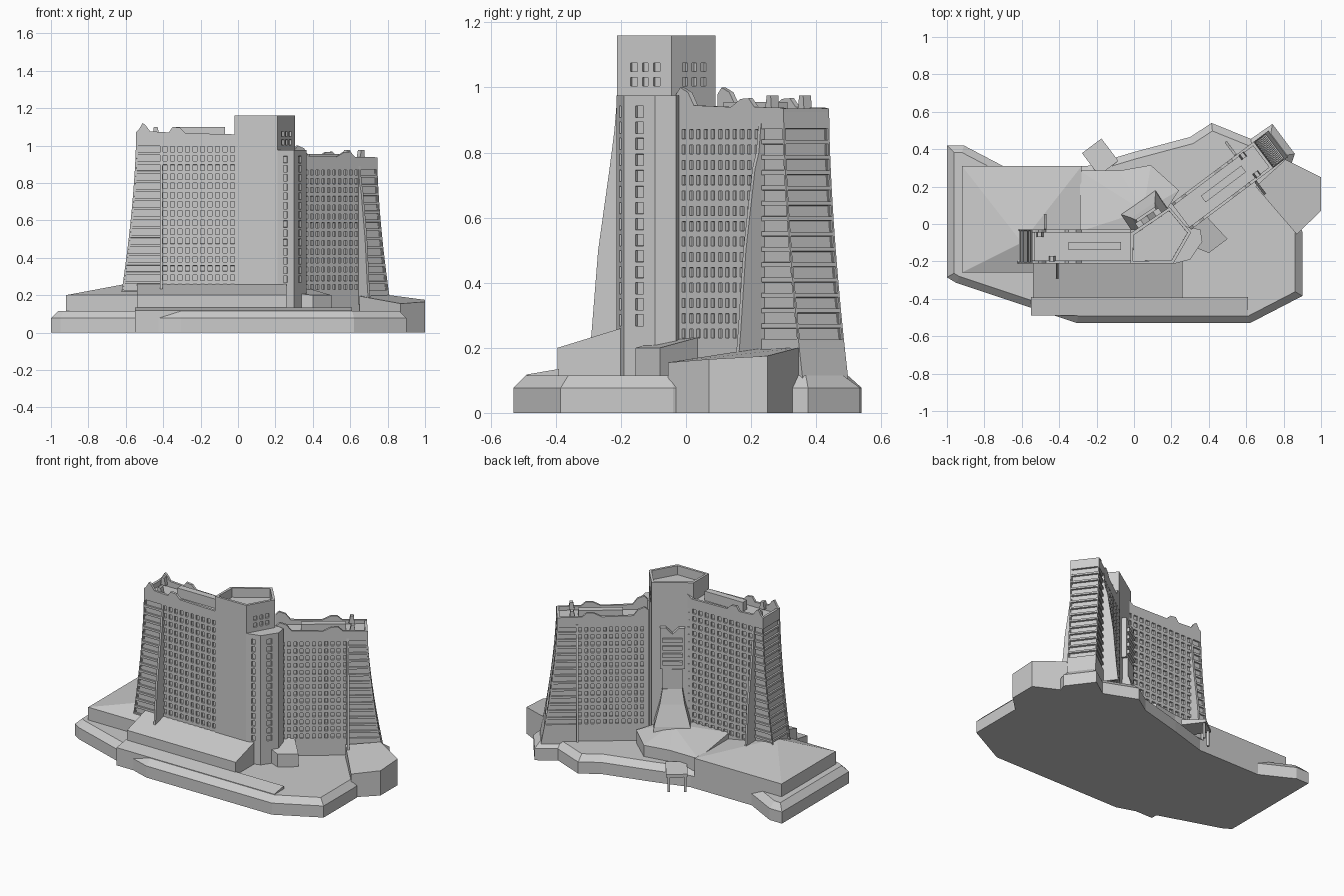
import bpy, bmesh
from mathutils import Vector as V

if "Cube" in bpy.data.objects:
    bpy.data.objects.remove(bpy.data.objects["Cube"])


def finish(name, bm, fix=True):
    if fix:
        bmesh.ops.recalc_face_normals(bm, faces=bm.faces)
    me = bpy.data.meshes.new(name)
    bm.to_mesh(me)
    bm.free()
    ob = bpy.data.objects.new(name, me)
    bpy.context.collection.objects.link(ob)
    return ob


def prism(name, pts, z0, tops, peak=None, bevel=0):
    """Upright block on a plan outline; tops is one height or one per corner."""
    if not isinstance(tops, (list, tuple)):
        tops = [tops] * len(pts)
    bm = bmesh.new()
    lo = [bm.verts.new((x, y, z0)) for x, y in pts]
    hi = [bm.verts.new((x, y, t)) for (x, y), t in zip(pts, tops)]
    n = len(pts)
    bm.faces.new(lo[::-1])
    for i in range(n):
        j = (i + 1) % n
        bm.faces.new((lo[i], lo[j], hi[j], hi[i]))
    if peak:
        p = bm.verts.new(peak)
        for i in range(n):
            bm.faces.new((hi[i], hi[(i + 1) % n], p))
    else:
        top = bm.faces.new(hi)
        if bevel:
            bm.normal_update()
            bmesh.ops.inset_individual(bm, faces=[top], thickness=bevel, depth=bevel,
                                       use_even_offset=True)
    return finish(name, bm)


def slab(name, profile, thick):
    """Flat sheet: a 3D outline pushed along the vector thick."""
    bm = bmesh.new()
    f = bm.faces.new([bm.verts.new(p) for p in profile])
    r = bmesh.ops.extrude_face_region(bm, geom=[f], use_keep_orig=True)
    bmesh.ops.translate(bm, vec=thick,
                        verts=[v for v in r['geom'] if isinstance(v, bmesh.types.BMVert)])
    return finish(name, bm)


def wall(bm, P, us, vs, wcols, wrows, t, d, out):
    """Grid wall P(u, v); cells in wcols x wrows become recessed windows."""
    g = [[bm.verts.new(P(u, v)) for u in us] for v in vs]
    win = []
    for r in range(len(vs) - 1):
        for c in range(len(us) - 1):
            f = bm.faces.new((g[r][c], g[r][c + 1], g[r + 1][c + 1], g[r + 1][c]))
            f.normal_update()
            if f.normal.dot(out) < 0:
                f.normal_flip()
            if c in wcols and r in wrows:
                win.append(f)
    bm.normal_update()
    for args in ((t, 0), (0.0005, -d)):
        if win:
            bmesh.ops.inset_individual(bm, faces=win, thickness=args[0], depth=args[1],
                                       use_even_offset=True)


def lin(a, b, n):
    return [a + (b - a) * i / n for i in range(n + 1)]


def wing(name, root, ax, ac, L, W, z0, H, rows, fin_f, fin_b, fin_top, skyline, box):
    root, ax, ac = V((*root, 0)), V((*ax, 0)), V((*ac, 0))

    def Q(s, d, z):
        return root + ax * s + ac * d + V((0, 0, z))

    def flare(z):
        return 0.08 * (max(0, H - z) / (H - 0.2)) ** 1.6

    vs = [z0] + lin(0.22, H - 0.045, rows) + [H]
    wr = range(1, rows + 1)
    bm = bmesh.new()
    # long facades: window grid up to the fin, then a wide balcony bay
    for d, fin, out in ((0, fin_f, -ac), (W, fin_b, ac)):
        wall(bm, lambda u, v: Q(u, d, v), [0, .01] + lin(.02, fin, 11), vs,
             range(2, 13), wr, .0095, .01, out)
        wall(bm, lambda u, v: Q(fin + (L + flare(v) - fin) * u, d, v), [0, 1], vs,
             [0], wr, .007, .01, out)
    # flared end with stacked balconies
    wall(bm, lambda u, v: Q(L + flare(v), u, v), [0, W], vs, [0], wr, .006, .012, ax)
    bm.faces.new([bm.verts.new(Q(s, d, H - .012)) for s, d in
                  ((0, 0), (L, 0), (L, W), (0, W))])
    bm.normal_update()
    for f in bm.faces:
        if abs(f.normal.z) > .99 and f.calc_area() > .05 and f.normal.z < 0:
            f.normal_flip()
    finish(name, bm, False)

    # wavy parapets, end parapet and roof box
    for side, d in (("front", 0), ("back", W - .016)):
        slab(f"{name}_parapet_{side}", [Q(0, d, H - .02)] + [Q(s, d, z) for s, z in skyline]
             + [Q(L, d, H - .02)], ac * .016)
    e = skyline[-1][1]
    slab(name + "_parapet_end", [Q(L, 0, H - .02), Q(L, 0, e), Q(L, W, e), Q(L, W, H - .02)],
         ax * -.016)
    s0, s1, zt = box
    slab(name + "_roof_box", [Q(s0, .07, H - .03), Q(s1, .07, H - .03),
                              Q(s1, .07, zt), Q(s0, .07, zt)], ac * .043)
    # flaring buttress fins
    for side, d, fin, sg in (("front", .01, fin_f, -1), ("back", W - .01, fin_b, 1)):
        prof = [(0, .15), (.1, .15), (.09, .25), (.07, .5), (.035, .75), (.02, .9 * fin_top), (.012, fin_top), (0, fin_top)]
        slab(f"{name}_fin_{side}", [Q(fin - .007, d + sg * o, z) for o, z in prof], ax * .014)
        slab(f"{name}_finial_{side}", [Q(fin + .01, d, H), Q(fin + .045, d, H),
             Q(fin + .04, d, H + .05), Q(fin + .02, d, H + .05)], ac * (-sg * .03))


# podium
prism("podium", [(-1, .42), (-1, -.285), (-.95, -.315), (-.305, -.53), (.62, -.53), (.9, -.385),
                 (.9, -.04), (.8, .2), (.86, .375), (.74, .535), (.625, .455), (.415, .54),
                 (.3, .465), (0, .385), (-.25, .31), (-.7, .31), (-.91, .42)], 0, .077, bevel=.038)
prism("left_hall", [(-.92, .31), (-.92, -.26), (-.28, -.26), (-.28, .31)], .05, .2,
      peak=(-.6, -.1, .26))
prism("right_hall", [(.65, .2), (.87, -.055), (1, .07), (1, .25), (.81, .345)], 0,
      [.195, .155, .165, .175, .2])
prism("front_hall", [(-.54, -.395), (.26, -.395), (.26, -.2), (-.54, -.2)], .05,
      [.2, .2, .26, .26])
prism("front_terrace", [(-.55, -.49), (.61, -.49), (.61, -.39), (-.55, -.39)], 0,
      [.118, .118, .135, .135])
prism("corner_lobby", [(.26, -.1), (.40, -.155), (.5, -.08), (.37, .06)], .1,
      [.215, .2, .2, .238])
prism("rear_hall", [(-.29, -.04), (.1, -.04), (.24, .18), (.09, .315), (-.08, .285), (-.29, .285)],
      .05, [.24, .24, .2, .19, .19, .19], peak=(.05, .07, .25))

# wings
wing("left_wing", (.05, -.21), (-1, 0), (0, 1), .595, .18, .15, 1.05, 16, .46, .525, .965,
     [(0, 1.09), (.04, 1.085), (.07, 1.06), (.33, 1.066), (.36, 1.095), (.4, 1.10), (.42, 1.07),
      (.52, 1.076), (.545, 1.11), (.56, 1.12), (.58, 1.085), (.595, 1.072)], (.12, .4, 1.1))
wing("right_wing", (.305, -.03), (.8, .6), (-.6, .8), .55, .175, .1, .925, 14, .43, .43, .89,
     [(0, .98), (.02, 1.0), (.06, .985), (.09, .945), (.28, .94), (.33, .965), (.37, .967),
      (.4, .94), (.53, .938), (.55, .935)], (.15, .42, .955))


def tower(name, pts, z0, z1, us, vs_mid, wcols, faces, t, rim):
    """Polygonal shaft with windows on chosen faces and an optional roof rim."""
    bm = bmesh.new()
    n = len(pts)
    c = sum((V(p) for p in pts), V((0, 0))) / n
    vs = [z0] + vs_mid + [z1]
    for i in range(n):
        a, b = V(pts[i]), V(pts[(i + 1) % n])
        wall(bm, lambda u, v: (*a.lerp(b, u), v), us, vs, wcols if i in faces else [],
             range(1, len(vs) - 2), t, .01, ((a + b) / 2 - c).to_3d())
    top = bm.faces.new([bm.verts.new((*p, z1)) for p in pts])
    bm.normal_update()
    if rim:
        for th, d in ((.02, 0), (.0005, -rim)):
            bmesh.ops.inset_individual(bm, faces=[top], thickness=th, depth=d)
    finish(name, bm, False)


# central shaft and the lower corner shaft
tower("central_tower", [(-.02, -.212), (.21, -.212), (.305, -.045), (.19, .09), (-.02, -.05)],
      .15, 1.16, [0, .2, .42, .62, .84, 1], [.995, 1.04, 1.085], [1, 2, 3], [1, 2], .009, .06)
tower("corner_tower", [(.21, -.214), (.30, -.19), (.365, -.095), (.355, -.03), (.22, -.0)],
      .1, .975, [0, .3, .68, 1], lin(.26, .95, 14), [1], [0, 1], .007, 0)

# rear pilaster with slotted panel and flared foot
O, A, N, Z = V((.085, .02, 0)), V((.832, .555, 0)), V((-.555, .832, 0)), V((0, 0, 1))


def R(a, n, z):
    return O + A * a + N * n + Z * z


slab("rear_pilaster", [R(-.06, -.02, .2), R(.06, -.02, .2), R(.06, -.02, .6), R(-.06, -.02, .6)], N * .055)
slab("rear_panel", [R(-.075, -.02, .6), R(.075, -.02, .6), R(.075, -.02, .87), R(.04, -.02, .87),
                    R(0, -.02, .83), R(-.04, -.02, .87), R(-.075, -.02, .87)], N * .05)
for i in range(4):
    z = .63 + i * .05
    slab(f"rear_slot_bar_{i}", [R(-.06, .02, z), R(.06, .02, z), R(.06, .02, z + .025),
                                R(-.06, .02, z + .025)], N * .025)
bm = bmesh.new()
rings = [[bm.verts.new(R(a * w, n, z)) for a, n in ((-1, -.02), (1, -.02), (1, f), (-1, f))]
         for w, f, z in ((.115, .12, .2), (.11, .11, .25), (.075, .065, .38), (.06, .04, .47))]
for lo, hi in zip(rings, rings[1:]):
    for i in range(4):
        bm.faces.new((lo[i], lo[i - 1], hi[i - 1], hi[i]))
bm.faces.new(rings[0])
bm.faces.new(rings[-1])
finish("rear_flared_foot", bm)

# rear entrance canopy on posts
C = V((-.19, .37, 0))


def K(a, n):
    p = C + V((.8, .6, 0)) * a + V((-.6, .8, 0)) * n
    return p.x, p.y


def rect(a0, a1, n0, n1):
    return [K(a0, n0), K(a1, n0), K(a1, n1), K(a0, n1)]


prism("canopy", rect(-.065, .065, -.09, .06), .1, [.135, .135, .12, .12])
for i, a in enumerate((-.05, .05)):
    prism(f"canopy_post_{i}", rect(a - .007, a + .007, .04, .054), 0, .11)
